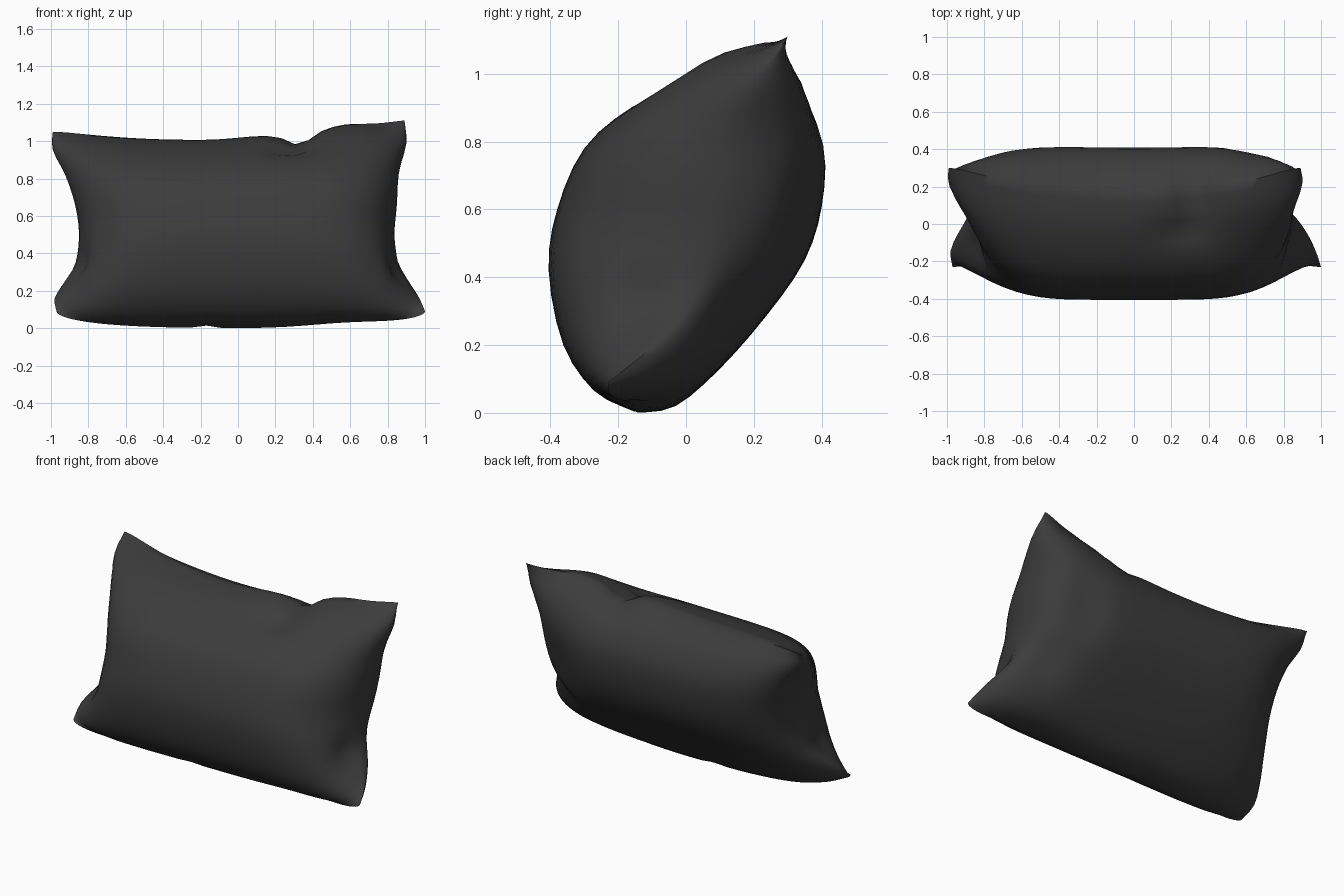
import bpy
import bmesh
import math
from mathutils import Vector

default_cube = bpy.data.objects.get("Cube")
if default_cube:
    bpy.data.objects.remove(default_cube, do_unlink=True)

ROWS, COLUMNS = 24, 36

# Middle cross-section (y, z) from the bottom seam to the top seam
FRONT = [(-.14, 0), (-.26, .06), (-.36, .2), (-.405, .42), (-.38, .6),
         (-.3, .78), (-.16, .9), (.01, .98), (.16, 1.01)]
BACK = [(-.14, 0), (-.03, .02), (.1, .13), (.24, .29), (.35, .45),
        (.4, .61), (.4, .78), (.31, .93), (.16, 1.01)]
# Side seam (y, z) and its distance from the centre on each side
SEAM = [(-.23, .09), (-.14, .16), (-.04, .25), (.04, .35), (.07, .5),
        (.08, .66), (.12, .82), (.22, .97), (.3, 1.08)]
REACH = [(.97, 1), (.98, .97), (.93, .92), (.87, .87), (.85, .84),
         (.87, .85), (.92, .86), (.99, .9), (.99, .89)]
# How far the section leans towards the seam ends at the sides
TOP_LEAN, BOTTOM_LEAN = Vector((.14, .07)), Vector((-.09, .03))

# Soft dents and bulges: centre, radii, push
FOLDS = [
    ((.33, .15, 1.02), (.08, .2, .12), (0, 0, -.055)),
    ((.26, -.05, .98), (.12, .06, .1), (0, .02, -.03)),
    ((.58, .15, 1.03), (.16, .2, .12), (0, 0, .035)),
    ((.1, .1, 1), (.15, .15, .1), (0, 0, .015)),
    ((.86, -.14, .32), (.08, .1, .1), (-.04, .02, 0)),
    ((-.86, -.14, .32), (.08, .1, .1), (.04, .02, 0)),
    ((.62, .3, .6), (.1, .15, .2), (0, -.04, 0)),
    ((.78, .15, .3), (.15, .15, .15), (-.04, -.03, .02)),
    ((-.18, -.1, 0), (.05, .15, .05), (0, 0, .015)),
    ((.6, -.15, 0), (.3, .2, .08), (0, 0, .02)),
]


def sample(points, t):
    """Smooth curve through evenly spaced points, t from zero to one."""
    last = len(points) - 1
    i = min(int(t * last), last - 1)
    f = t * last - i
    a, b, c, d = [Vector(points[min(max(k, 0), last)])
                  for k in (i - 1, i, i + 1, i + 2)]
    return b + f * ((c - a) + f * ((2 * a - 5 * b + 4 * c - d)
                    + f * (3 * (b - c) + d - a))) / 2


def fold(point):
    """Apply every dent and bulge to a surface point."""
    result = point.copy()
    for centre, radii, push in FOLDS:
        distance = sum(((p - c) / r) ** 2
                       for p, c, r in zip(point, centre, radii))
        result += Vector(push) * math.exp(-distance)
    result.z = max(result.z, 0)
    return result


def surface_point(profile, u, v):
    """Lean the middle section outwards, then close it on the side seam."""
    height = 2 * v - 1
    lean = TOP_LEAN if height > 0 else BOTTOM_LEAN
    body = sample(profile, v) + lean * (u * height) ** 2
    power = 4.5 + 1.5 * abs(height)
    fullness = max(0, 1 - abs(u) ** power) ** .5
    section = sample(SEAM, v).lerp(body, fullness)
    left, right = sample(REACH, v)
    x = u * (right if u > 0 else left)
    return fold(Vector((x, section.x, section.y + .03 * u * v ** 4)))


def add_panel(bm, profile, flip):
    """Add one fabric panel as a grid of quads."""
    grid = []
    for i in range(COLUMNS + 1):
        u = math.sin((i / COLUMNS - .5) * math.pi)
        grid.append([bm.verts.new(surface_point(profile, u, j / ROWS))
                     for j in range(ROWS + 1)])
    for i in range(COLUMNS):
        for j in range(ROWS):
            quad = [grid[i][j], grid[i + 1][j],
                    grid[i + 1][j + 1], grid[i][j + 1]]
            bm.faces.new(quad[::-1] if flip else quad)


# Fabric
fabric = bpy.data.materials.new("charcoal_fabric")
fabric.use_nodes = True
colour = (.045, .045, .045, 1)
fabric.diffuse_color = colour
fabric.node_tree.nodes["Principled BSDF"].inputs["Base Color"].default_value = colour

# Pillow: front and back panels sewn together along the seam
bm = bmesh.new()
add_panel(bm, FRONT, False)
add_panel(bm, BACK, True)
bmesh.ops.remove_doubles(bm, verts=bm.verts, dist=.0005)
bmesh.ops.recalc_face_normals(bm, faces=bm.faces)
mesh = bpy.data.meshes.new("pillow")
bm.to_mesh(mesh)
bm.free()
mesh.materials.append(fabric)
pillow = bpy.data.objects.new("pillow", mesh)
bpy.context.collection.objects.link(pillow)
bpy.context.view_layer.objects.active = pillow
pillow.select_set(True)
bpy.ops.object.shade_smooth_by_angle(angle=math.radians(60))
